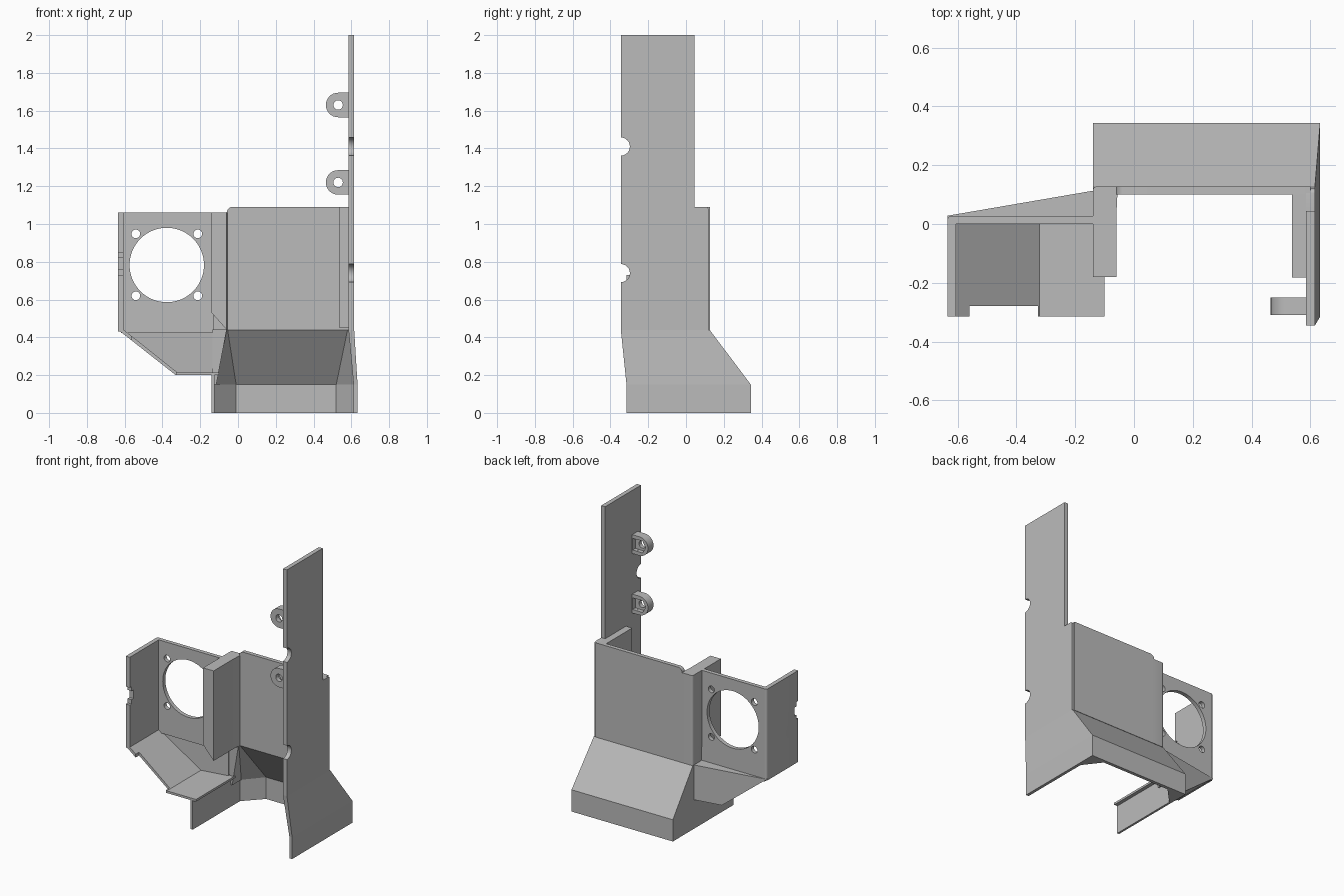
import bpy, bmesh, math

cube = bpy.data.objects.get("Cube")
if cube:
    bpy.data.objects.remove(cube, do_unlink=True)

grey = bpy.data.materials.new("plain_grey")
grey.use_nodes = True
grey.diffuse_color = (0.5, 0.5, 0.5, 1)
grey.node_tree.nodes["Principled BSDF"].inputs["Base Color"].default_value = (0.5, 0.5, 0.5, 1)


def loft(name, *rings):
    """Closed solid through rings of equal point count."""
    bm = bmesh.new()
    rows = [[bm.verts.new(p) for p in ring] for ring in rings]
    bm.faces.new(rows[0])
    bm.faces.new(rows[-1])
    for a, b in zip(rows, rows[1:]):
        for i in range(len(a)):
            j = (i + 1) % len(a)
            bm.faces.new((a[i], a[j], b[j], b[i]))
    bmesh.ops.recalc_face_normals(bm, faces=bm.faces)
    me = bpy.data.meshes.new(name)
    bm.to_mesh(me)
    bm.free()
    me.materials.append(grey)
    ob = bpy.data.objects.new(name, me)
    bpy.context.scene.collection.objects.link(ob)
    return ob


def prism(name, pts, axis, lo, hi):
    """Extrude a 2D profile along an axis."""
    place = {"x": lambda u, v, w: (w, u, v),
             "y": lambda u, v, w: (u, w, v),
             "z": lambda u, v, w: (u, v, w)}[axis]
    return loft(name, *[[place(u, v, w) for u, v in pts] for w in (lo, hi)])


def box(name, x0, x1, y0, y1, z0, z1):
    return prism(name, [(x0, y0), (x1, y0), (x1, y1), (x0, y1)], "z", z0, z1)


def arc(cx, cy, r, start=0, end=360, n=24):
    full = end - start == 360
    steps = n if full else n + 1
    angles = [math.radians(start + (end - start) * i / n) for i in range(steps)]
    return [(cx + r * math.cos(a), cy + r * math.sin(a)) for a in angles]


def cut(target, *cutters):
    for c in cutters:
        c.hide_render = True
        mod = target.modifiers.new("cut", "BOOLEAN")
        mod.operation = "DIFFERENCE"
        mod.solver = "EXACT"
        mod.object = c
        bpy.context.view_layer.objects.active = target
        bpy.ops.object.modifier_apply(modifier=mod.name)
        bpy.data.objects.remove(c, do_unlink=True)


def smooth(ob):
    bpy.ops.object.select_all(action="DESELECT")
    ob.select_set(True)
    bpy.context.view_layer.objects.active = ob
    bpy.ops.object.shade_smooth_by_angle(angle=math.radians(30))


# Tall side panel with two round notches in its front edge
panel = prism("tall_side_panel",
              [(-0.345, 0.44), (0.12, 0.44)] + arc(0.105, 1.075, 0.015, 0, 90, 5)
              + [(0.045, 1.09), (0.045, 2), (-0.345, 2)], "x", 0.585, 0.615)
for z in (1.41, 0.74):
    cut(panel, prism("notch", arc(-0.345, z, 0.048), "x", 0.5, 0.7))
smooth(panel)

# Screw tabs with a hole and a nut recess behind
for name, z in (("upper_tab", 1.63), ("lower_tab", 1.22)):
    tab = prism(name, arc(0.53, z, 0.065, 90, 270, 16)
                + [(0.59, z - 0.065), (0.59, z + 0.065)], "y", -0.31, -0.25)
    cut(tab, prism("hole", arc(0.53, z, 0.025), "y", -0.4, 0),
        prism("nut", arc(0.53, z, 0.047, n=6), "y", -0.28, 0),
        box("slot", 0.53, 0.582, -0.28, 0, z - 0.04, z + 0.04))
    smooth(tab)

# Back wall of the upper box, and its two cheeks
smooth(prism("back_wall", [(-0.06, 0.44), (0.6, 0.44), (0.6, 1.09)]
             + arc(-0.03, 1.06, 0.03, 90, 180, 6), "y", 0.1, 0.128))
prism("divider_cheek", [(-0.14, 0.53), (-0.06, 0.44), (-0.06, 1.06), (-0.14, 1.06)],
      "y", -0.18, 0.1)
smooth(prism("divider_back", [(-0.14, 0.03), (-0.06, 0.03), (-0.055, 0.128)]
             + arc(-0.125, 0.113, 0.015, 90, 180, 5), "z", 0.44, 1.06))
box("side_cheek", 0.538, 0.59, -0.182, 0.105, 0.45, 1.09)

# Flared transition between the upper box and the skirt
low = [(-0.14, 0.1), (-0.14, 0.343), (0.633, 0.343), (0.633, -0.315), (0.612, -0.315),
       (0.612, 0.2), (0.52, 0.32), (-0.01, 0.32), (-0.115, 0.2), (-0.115, 0.1)]
high = [(-0.14, 0.09), (-0.14, 0.125), (0.615, 0.125), (0.615, -0.345), (0.585, -0.345),
        (0.585, 0.095), (0.58, 0.1), (-0.055, 0.1), (-0.06, 0.095), (-0.06, 0.09)]
loft("flared_hood", [(x, y, 0.15) for x, y in low], [(x, y, 0.44) for x, y in high])

# Straight skirt, open at the front and below
skirt = [(x, -0.315 if y == 0.1 else y) for x, y in low]
skirt[-2:] = [(-0.125, 0.2), (-0.125, -0.315)]
prism("skirt", skirt, "z", 0, 0.15)
box("skirt_lip", -0.14, -0.125, -0.315, 0.12, 0.15, 0.21)

# Fan plate with its opening and four screw holes
fan = box("fan_plate", -0.62, -0.13, 0, 0.028, 0.44, 1.06)
cut(fan, prism("opening", arc(-0.377, 0.783, 0.197, n=64), "y", -0.1, 0.2))
for x in (-0.541, -0.213):
    for z in (0.62, 0.948):
        cut(fan, prism("hole", arc(x, z, 0.023), "y", -0.1, 0.2))
smooth(fan)

# Outer wall of the fan bay, rounded at the back edge and notched at the front
bay = prism("bay_wall", [(-0.635, -0.315), (-0.605, -0.315), (-0.605, 0.028)]
            + arc(-0.62, 0.013, 0.015, 90, 180, 5), "z", 0.43, 1.06)
cut(bay, box("slot", -0.7, -0.5, -0.4, -0.295, 0.73, 0.85),
    box("slot", -0.7, -0.5, -0.4, -0.275, 0.76, 0.82))
smooth(bay)


# Duct under the fan bay: floor, angled back and ledge
def back_y(x):
    return 0.028 + 0.085 * (x + 0.635) / 0.495


floor_pts = [(-0.635, 0.44), (-0.33, 0.2), (-0.1, 0.2), (-0.1, 0.215),
             (-0.322, 0.215), (-0.605, 0.44)]
floor = loft("duct_floor", [(x, -0.315, z) for x, z in floor_pts],
             [(x, back_y(x), z) for x, z in floor_pts])
cut(floor, box("slot", -0.56, -0.327, -0.4, -0.278, 0.1, 0.43))
back_pts = [(-0.635, 0.44), (-0.33, 0.2), (-0.135, 0.2), (-0.135, 0.44)]
loft("duct_back", [(x, back_y(x), z) for x, z in back_pts],
     [(x, back_y(x) - 0.025, z) for x, z in back_pts])
prism("duct_ledge", [(-0.62, 0), (-0.62, 0.03), (-0.135, back_y(-0.135)), (-0.135, 0)],
      "z", 0.422, 0.44)
